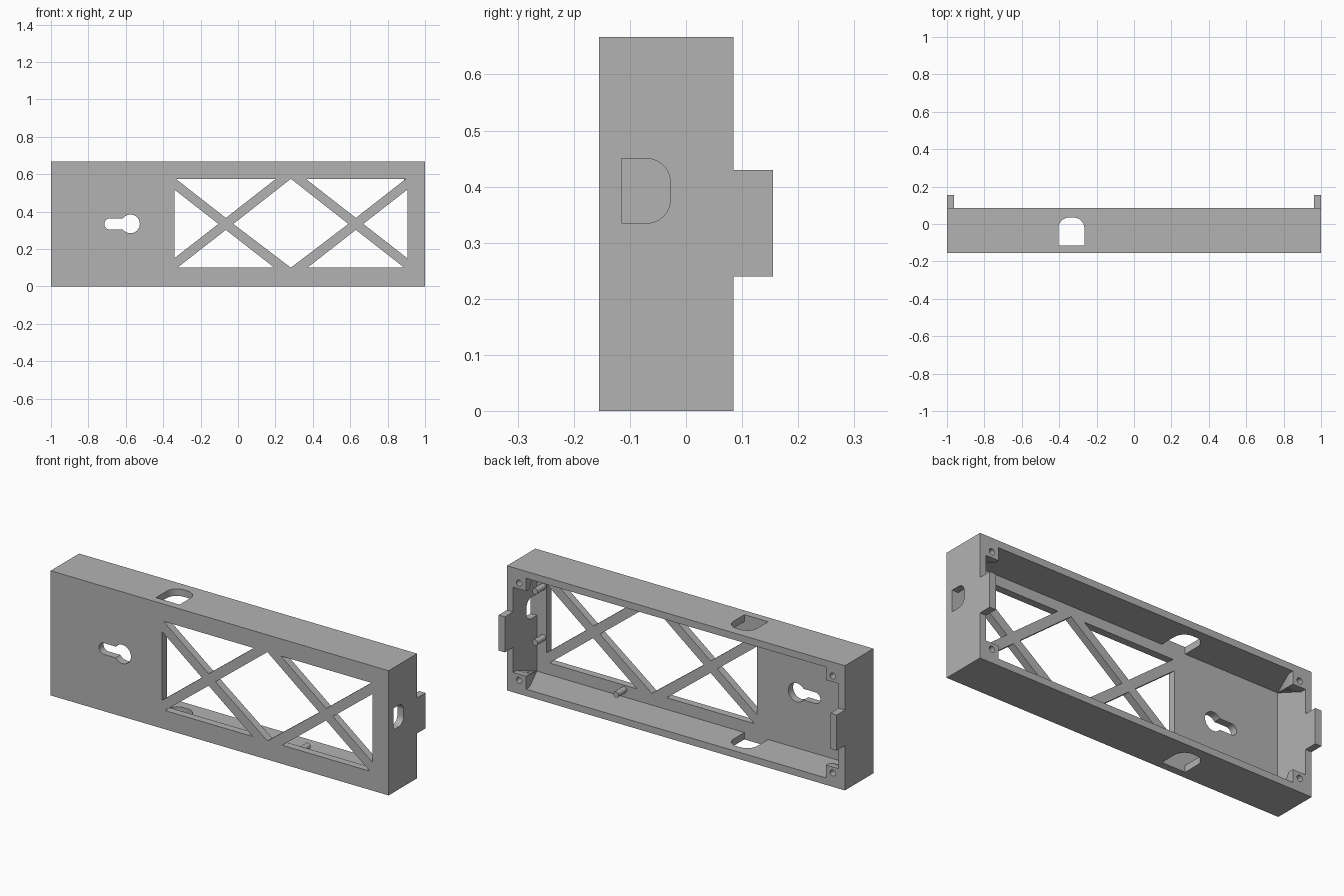
import bpy, bmesh
from math import sin, cos, pi
from mathutils import Vector

if "Cube" in bpy.data.objects:
    bpy.data.objects.remove(bpy.data.objects["Cube"])

grey = bpy.data.materials.new("plain grey")
grey.use_nodes = True
grey.diffuse_color = (0.45, 0.45, 0.45, 1)
grey.node_tree.nodes["Principled BSDF"].inputs["Base Color"].default_value = grey.diffuse_color

FRONT, BACK, INNER = -0.155, 0.085, -0.115
TOP, WALL, MID = 0.667, 0.037, 0.334


def finish(name, bm):
    bmesh.ops.recalc_face_normals(bm, faces=bm.faces)
    mesh = bpy.data.meshes.new(name)
    bm.to_mesh(mesh)
    bm.free()
    mesh.materials.append(grey)
    ob = bpy.data.objects.new(name, mesh)
    bpy.context.collection.objects.link(ob)
    return ob


def prism(name, pts, axis, lo, hi):
    """Extrude a 2D outline along one axis; outline uses the other two in order."""
    bm = bmesh.new()

    def place(p, h):
        v = list(p)
        v.insert(axis, h)
        return bm.verts.new(v)
    face = bm.faces.new([place(p, lo) for p in pts])
    new = bmesh.ops.extrude_face_region(bm, geom=[face])["geom"]
    move = Vector((0, 0, 0))
    move[axis] = hi - lo
    bmesh.ops.translate(bm, vec=move, verts=[v for v in new if isinstance(v, bmesh.types.BMVert)])
    return finish(name, bm)


def rect(a0, a1, b0, b1):
    return [(a0, b0), (a1, b0), (a1, b1), (a0, b1)]


def arc(cx, cy, r, start, end, n=12):
    return [(cx + r * cos(start + (end - start) * i / n),
             cy + r * sin(start + (end - start) * i / n)) for i in range(n + 1)]


def cut(target, cutter):
    mod = target.modifiers.new("cut", 'BOOLEAN')
    mod.operation, mod.solver, mod.object = 'DIFFERENCE', 'EXACT', cutter
    bpy.context.view_layer.objects.active = target
    bpy.ops.object.modifier_apply(modifier=mod.name)
    bpy.data.objects.remove(cutter)


# Open-backed housing
housing = prism("housing", rect(-1, 1, 0, TOP), 1, FRONT, BACK)
cut(housing, prism("cavity", rect(-1 + WALL, 1 - WALL, WALL, TOP - WALL), 1, INNER, 0.2))


def cut_front(pts):
    cut(housing, prism("opening", pts, 1, -0.3, -0.08))


# Window openings that leave two crossed braces
low, high, gap, rise = 0.1, 0.575, 0.04, 0.032
left_x, right_x, half = -0.065, 0.63, 0.275
slope = 0.78
for cx, side in ((left_x, -1), (right_x, 1)):
    for edge, s in ((low, -1), (high, 1)):
        apex = MID + s * rise
        w = abs(edge - apex) / slope
        cut_front([(cx - w, edge), (cx + w, edge), (cx, apex)])
    h = (half - gap) * slope
    x = cx + side * half
    cut_front([(cx + side * gap, MID), (x, MID - h), (x, MID + h)])
middle = (left_x + right_x) / 2
cut_front([(left_x + gap, MID), (middle, low), (right_x - gap, MID), (middle, high)])

# Keyhole hanging slot
slot = arc(-0.575, MID, 0.05, -2.5, 2.5, 28) + arc(-0.685, MID, 0.03, pi / 2, pi * 1.5)
cut_front(slot)

# Cable arches through top and bottom walls
arch = [(-0.405, INNER), (-0.265, INNER)]
arch += arc(-0.325, -0.025, 0.06, 0, pi / 2) + arc(-0.345, -0.025, 0.06, pi / 2, pi)
cut(housing, prism("cable_cutter", arch, 2, -0.1, TOP + 0.1))

# Socket opening in the left end wall
socket = [(INNER, 0.45), (INNER, 0.335)]
socket += arc(-0.07, 0.377, 0.042, -pi / 2, 0) + arc(-0.07, 0.408, 0.042, 0, pi / 2)
cut(housing, prism("socket_cutter", socket, 0, 0.9, 1.1))

# Screw bosses that taper into each corner, and the clip tabs
for sx, side in ((1, "left"), (-1, "right")):
    for bottom, level in ((True, "lower"), (False, "upper")):
        def height(d):
            return d if bottom else TOP - d
        bm = bmesh.new()
        for y in (BACK, BACK - 0.03):
            for dx in (WALL, 0.113):
                for dz in (WALL, 0.106):
                    bm.verts.new((sx * (1 - dx), y, height(dz)))
        bm.verts.new((sx * (1 - WALL), INNER, height(WALL)))
        bmesh.ops.convex_hull(bm, input=bm.verts)
        boss = finish(f"{level}_{side}_screw_boss", bm)
        hole = arc(sx * 0.928, height(0.074), 0.016, 0, 2 * pi, 20)[:-1]
        cut(boss, prism("screw_cutter", hole, 1, BACK - 0.08, BACK + 0.1))
    xs = sorted((sx * (1 - WALL), sx))
    prism(f"{side}_clip_tab", rect(*xs, 0.24, 0.43), 1, BACK, 0.155)

# Mounting pegs on the inside of the panel
for i, (x, z) in enumerate(((0.925, 0.5), (0.925, 0.226), (0.446, 0.076))):
    prism(f"mounting_peg_{i + 1}", arc(x, z, 0.016, 0, 2 * pi, 20)[:-1], 1, INNER, INNER + 0.07)

# Smooth the round parts only
for ob in bpy.context.view_layer.objects:
    ob.select_set(ob.type == 'MESH' and grey.name in ob.data.materials)
bpy.context.view_layer.objects.active = housing
bpy.ops.object.shade_smooth_by_angle(angle=0.5)
